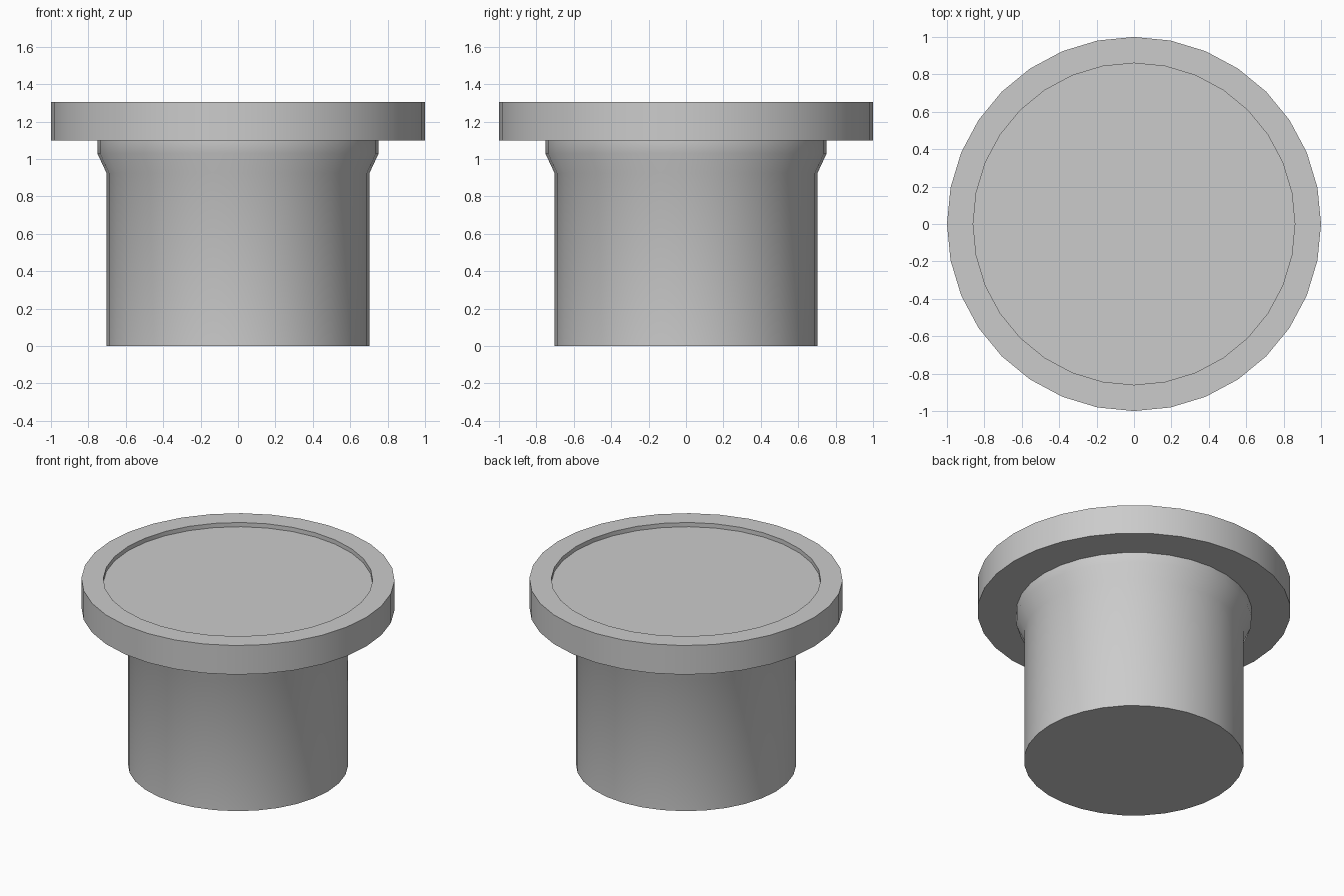
import bpy, bmesh, math

if "Cube" in bpy.data.objects:
    bpy.data.objects.remove(bpy.data.objects["Cube"])

SEGMENTS = 32

# Outline (radius, height): base, flared neck, overhanging rim, shallow recess
profile = [(0.703, 0), (0.703, 0.925), (0.752, 1.03), (0.752, 1.10),
           (1.0, 1.10), (1.0, 1.305), (0.86, 1.305), (0.86, 1.275)]

bm = bmesh.new()
rings = []
for r, z in profile:
    rings.append([bm.verts.new((r * math.cos(2 * math.pi * i / SEGMENTS),
                                r * math.sin(2 * math.pi * i / SEGMENTS), z))
                  for i in range(SEGMENTS)])

# Walls between successive rings
for low, high in zip(rings, rings[1:]):
    for i in range(SEGMENTS):
        j = (i + 1) % SEGMENTS
        bm.faces.new((low[i], low[j], high[j], high[i]))

# Flat bottom and recessed top
bm.faces.new(rings[0][::-1])
bm.faces.new(rings[-1])
bmesh.ops.recalc_face_normals(bm, faces=bm.faces)

mesh = bpy.data.meshes.new("flanged_pedestal")
bm.to_mesh(mesh)
bm.free()
pedestal = bpy.data.objects.new("flanged_pedestal", mesh)
bpy.context.collection.objects.link(pedestal)

# Smooth sides, crisp rims
bpy.context.view_layer.objects.active = pedestal
pedestal.select_set(True)
bpy.ops.object.shade_smooth_by_angle(angle=math.radians(35))
